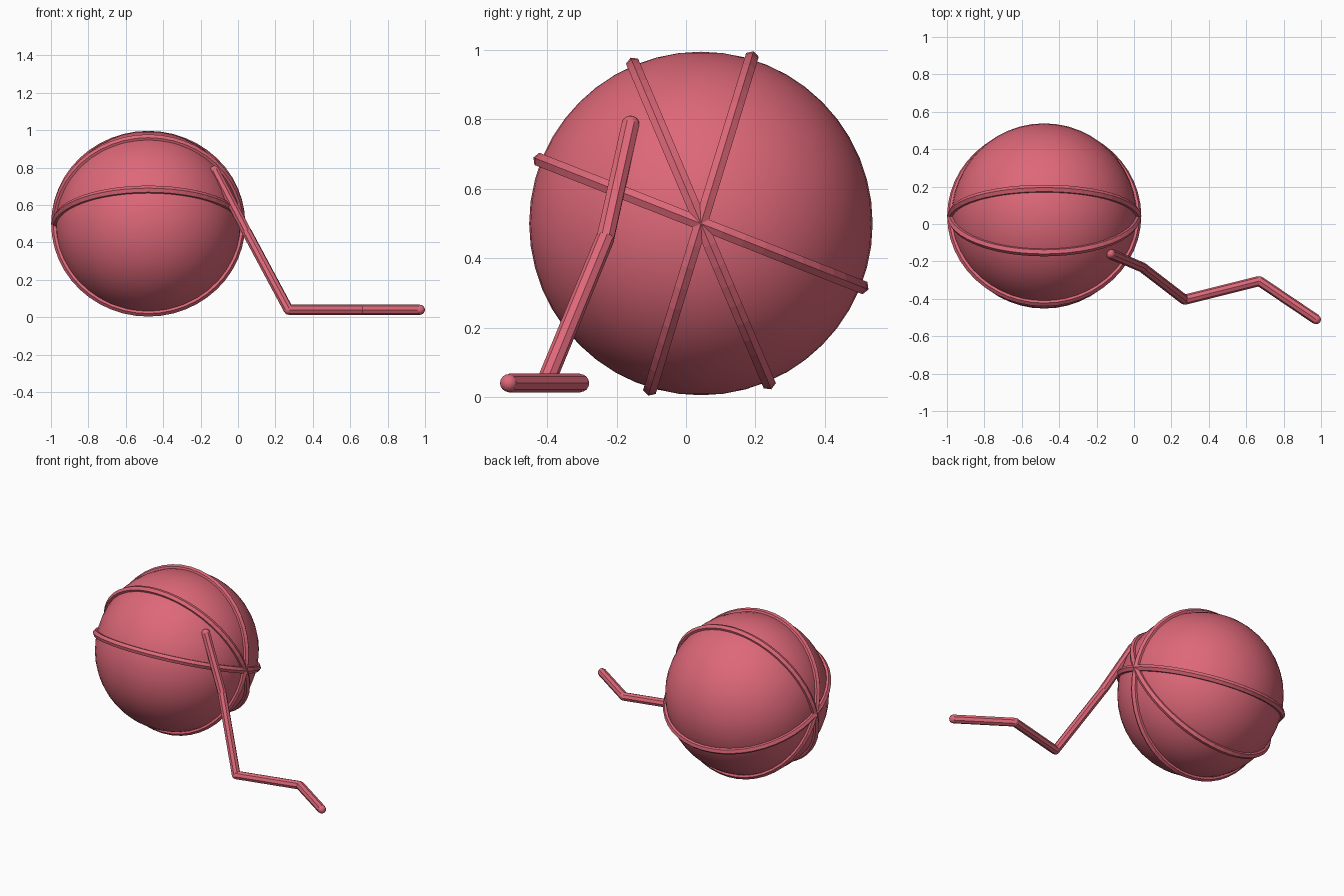
import bpy, math
from mathutils import Vector, Matrix

if "Cube" in bpy.data.objects:
    bpy.data.objects.remove(bpy.data.objects["Cube"])

CENTER = Vector((-0.48, 0.043, 0.5))
yarn = bpy.data.materials.new("rose_yarn")
yarn.diffuse_color = (0.73, 0.138, 0.19, 1)
yarn.use_nodes = True
yarn.node_tree.nodes["Principled BSDF"].inputs["Base Color"].default_value = yarn.diffuse_color


def finish(name, smooth=False):
    ob = bpy.context.object
    ob.name = name
    ob.data.materials.append(yarn)
    if smooth:
        bpy.ops.object.shade_smooth()
    return ob


# Smooth ball core
bpy.ops.mesh.primitive_uv_sphere_add(segments=48, ring_count=24, radius=0.495, location=CENTER)
finish("ball", True)

# Three strands wound around the ball, all crossing at the left and right poles
for i, deg in enumerate((73, 113, 158.5)):
    bpy.ops.mesh.primitive_torus_add(major_radius=0.497, minor_radius=0.022,
                                     major_segments=48, minor_segments=6)
    ob = finish(f"wound_strand_{i + 1}")
    a = math.radians(deg)
    x = Vector((1, 0, 0))
    d = Vector((0, math.cos(a), math.sin(a)))
    n = x.cross(d)
    rot = Matrix((x, d, n)).transposed().to_4x4()
    ob.matrix_world = Matrix.Translation(CENTER) @ rot

# Loose tail: straight faceted pieces with rounded joints
R = 0.027
path = [Vector(p) for p in ((-0.125, -0.16, 0.785), (0.045, -0.232, 0.46),
                            (0.27, -0.405, 0.04), (0.67, -0.305, 0.04), (0.974, -0.51, 0.04))]
for i, (a, b) in enumerate(zip(path, path[1:])):
    bpy.ops.mesh.primitive_cylinder_add(vertices=8, radius=R, depth=(b - a).length,
                                        location=(a + b) / 2)
    ob = finish(f"tail_piece_{i + 1}")
    ob.rotation_euler = (b - a).to_track_quat('Z', 'Y').to_euler()
for i, p in enumerate(path):
    bpy.ops.mesh.primitive_uv_sphere_add(segments=12, ring_count=8, radius=R - 0.001, location=p)
    finish(f"tail_joint_{i + 1}", True)
